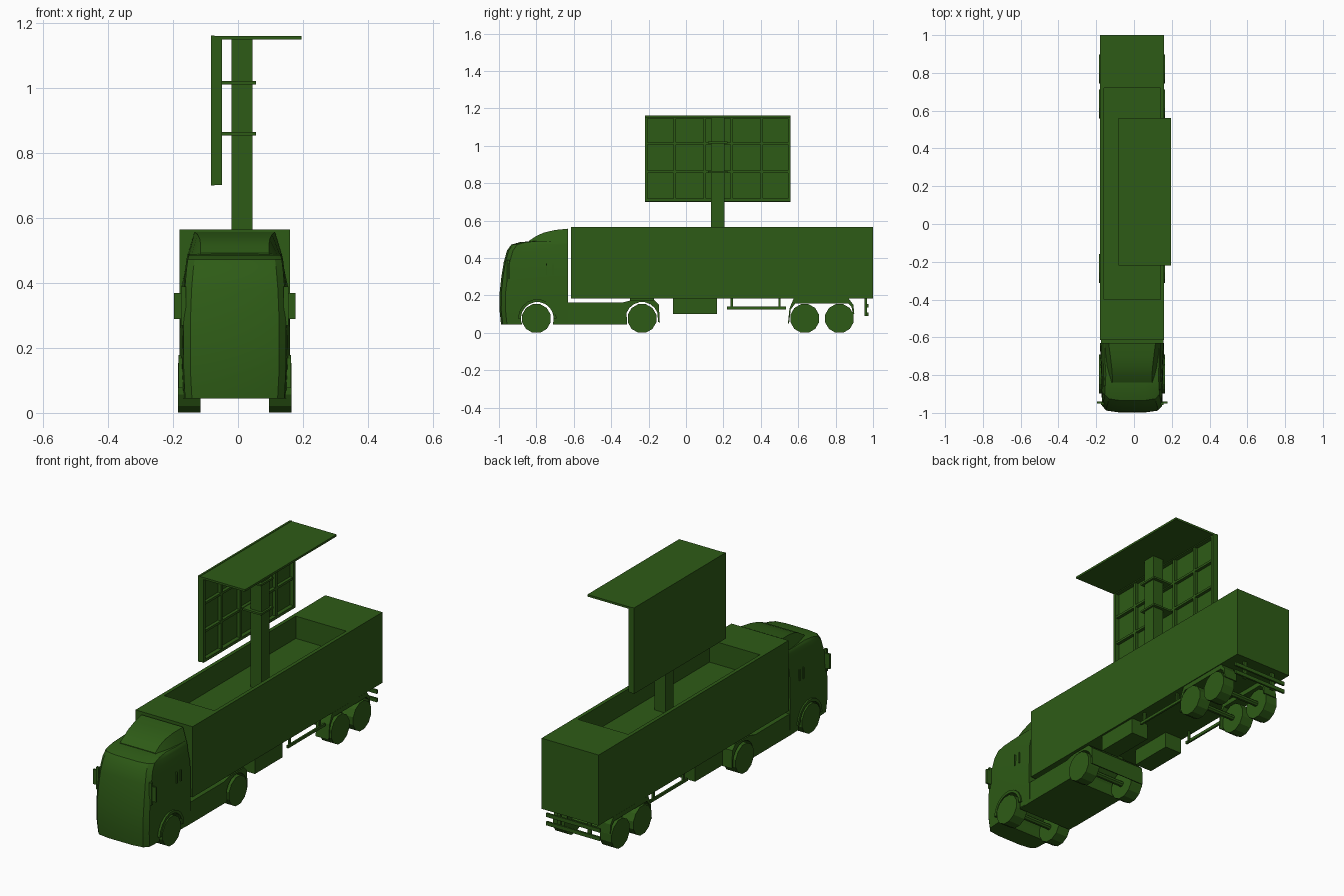
import bpy, bmesh, math
from mathutils import Matrix

if "Cube" in bpy.data.objects:
    bpy.data.objects.remove(bpy.data.objects["Cube"])

CX = -0.01  # truck centre line
mat = bpy.data.materials.new("dark_green")
mat.diffuse_color = (0.027, 0.105, 0.008, 1)
mat.use_nodes = True
mat.node_tree.nodes["Principled BSDF"].inputs["Base Color"].default_value = mat.diffuse_color

def finish(bm, name):
    bmesh.ops.recalc_face_normals(bm, faces=bm.faces)
    me = bpy.data.meshes.new(name)
    bm.to_mesh(me)
    bm.free()
    ob = bpy.data.objects.new(name, me)
    bpy.context.collection.objects.link(ob)
    me.materials.append(mat)
    return ob

def box(name, x0, x1, y0, y1, z0, z1):
    bm = bmesh.new()
    m = Matrix.Translation(((x0 + x1) / 2, (y0 + y1) / 2, (z0 + z1) / 2)) @ \
        Matrix.Diagonal((x1 - x0, y1 - y0, z1 - z0, 1))
    bmesh.ops.create_cube(bm, size=1, matrix=m)
    return finish(bm, name)

def pair(name, a, b, *yz):
    """Box on both sides of the truck, a..b measured from the centre line."""
    for side, s in (("left", 1), ("right", -1)):
        x = sorted((CX + s * a, CX + s * b))
        box(f"{name}_{side}", *x, *yz)

def loft(name, rings):
    bm = bmesh.new()
    vs = [[bm.verts.new(p) for p in r] for r in rings]
    n = len(vs[0])
    for a, b in zip(vs, vs[1:]):
        for i in range(n):
            j = (i + 1) % n
            bm.faces.new((a[i], a[j], b[j], b[i]))
    bm.faces.new(vs[0])
    bm.faces.new(vs[-1])
    return finish(bm, name)

def extrude(name, profile, x0, x1):
    return loft(name, [[(x, y, z) for y, z in profile] for x in (x0, x1)])

def cylinder(name, r, x0, x1, y, z, n):
    step = 2 * math.pi / n
    return extrude(name, [(y + r * math.cos((i + .5) * step), z + r * math.sin((i + .5) * step))
                          for i in range(n)], x0, x1)

def cut(ob, cutter):
    m = ob.modifiers.new("cut", 'BOOLEAN')
    m.operation = 'DIFFERENCE'
    m.solver = 'EXACT'
    m.object = cutter
    bpy.context.view_layer.objects.active = ob
    bpy.ops.object.modifier_apply(modifier=m.name)
    bpy.data.objects.remove(cutter)

def smooth(ob):
    bpy.ops.object.select_all(action='DESELECT')
    ob.select_set(True)
    bpy.context.view_layer.objects.active = ob
    bpy.ops.object.shade_smooth_by_angle(angle=math.radians(30))

# Cab: stacked horizontal sections (z, front y, half width)
rings = []
for z, yf, w in ((.045, -.992, .157), (.12, -1, .161), (.22, -.999, .162), (.30, -.99, .161),
                 (.38, -.977, .158), (.44, -.96, .153), (.472, -.937, .149),
                 (.485, -.89, .146), (.49, -.83, .143)):
    wb = w + .008 if z < .4 else w
    half = [(wb, -.63), (w, yf + .10), (w - .004, yf + .035), (w - .025, yf + .012), (w * .45, yf + .003)]
    rings.append([(CX + x, y, z) for x, y in half] + [(CX - x, y, z) for x, y in half[::-1]])
cab = loft("cab", rings)
cut(cab, cylinder("arch_cutter", .088, -.4, .4, -.795, .077, 20))
cut(cab, box("arch_lower_cutter", -.4, .4, -.878, -.712, 0, .07))
smooth(cab)

# Roof fairing: sections along y (y, bottom half width, top half width, top z)
fairing = loft("roof_fairing", [
    [(CX - b, y, .48), (CX - t, y, z), (CX + t, y, z), (CX + b, y, .48)]
    for y, b, t, z in ((-.84, .112, .105, .492), (-.80, .125, .105, .518), (-.76, .135, .108, .536),
                       (-.70, .142, .115, .55), (-.63, .147, .124, .557))])
smooth(fairing)

# Wheel arch flares, mirrors and door handles
for side, x0, x1 in (("left", .15, .174), ("right", -.174, -.15)):
    arc = lambda r: [(-.795 + r * math.cos(math.radians(a)), .077 + r * math.sin(math.radians(a)))
                     for a in range(0, 181, 20)]
    extrude(f"front_arch_{side}", arc(.103) + arc(.088)[::-1], CX + x0, CX + x1)
pair("mirror", .155, .187, -.951, -.941, .29, .37)
pair("mirror_arm", .150, .165, -.957, -.945, .27, .39)
pair("front_grab_rail", .163, .171, -.748, -.742, .31, .37)
pair("rear_grab_rail", .163, .171, -.714, -.708, .31, .37)

# Tractor chassis with the drive wheel arch
arch = [(-.235 + .088 * math.cos(math.radians(a)), .077 + .088 * math.sin(math.radians(a)))
        for a in range(20, 161, 20)]
extrude("tractor_chassis", [(-.705, .05), (-.705, .162), (-.34, .162), (-.29, .175), (-.17, .175),
                            (-.145, .15), (-.14, .055), (-.15, .06)] + arch + [(-.315, .045), (-.65, .045)],
        CX - .165, CX + .165)
box("coupling_plate", CX - .06, CX + .06, -.3, -.17, .17, .19)

# Trailer body with open well in the roof
trailer = box("trailer_body", -.18, .16, -.615, 1, .185, .565)
cut(trailer, box("well_cutter", -.16, .14, -.40, .72, .445, .7))

# Wheels and axles
for i, y in enumerate((-.80, -.235, .635, .82)):
    cylinder(f"wheel_right_{i}", .079, CX + .105, CX + .175, y, .077, 12)
    cylinder(f"wheel_left_{i}", .079, CX - .175, CX - .105, y, .077, 12)
    cylinder(f"axle_{i}", .015, CX - .11, CX + .11, y, .077, 8)

# Underbody boxes, side rails, rear mudguards
pair("storage_box", .06, .16, -.07, .165, .10, .186)
pair("side_rail", .145, .155, .22, .535, .125, .14)
for n, y in (("front", .245), ("rear", .50)):
    pair(f"rail_post_{n}", .14, .15, y - .006, y + .006, .13, .186)
for side, s in (("right", 1), ("left", -1)):
    extrude(f"rear_mudguard_{side}",
            [(.545, .05), (.553, .13), (.575, .183), (.87, .183), (.895, .15), (.90, .10),
             (.893, .10), (.885, .14), (.865, .158), (.585, .158), (.56, .125), (.551, .05)],
            CX + s * .09, CX + s * .168)

# Rear bumper bars
for i, z in enumerate((.10, .145)):
    box(f"bumper_bar_{i}", CX - .16, CX + .16, .966, .976, z - .01, z + .01)
pair("bumper_post", .08, .10, .955, .967, .09, .186)

# Mast and brackets
box("mast", -.02, .045, .135, .205, .44, 1.152)
for i, z in enumerate((.86, 1.017)):
    box(f"mast_bracket_{i}", -.06, .055, .118, .222, z - .005, z + .005)

# Upright panel with frame and grid ribs
box("panel_sheet", -.083, -.072, -.22, .56, .70, 1.163)
for n, y in (("front", -.22), ("rear", .545)):
    box(f"panel_frame_{n}", -.074, -.05, y, y + .015, .705, 1.16)
for n, z in (("bottom", .702), ("top", 1.145)):
    box(f"panel_frame_{n}", -.074, -.05, -.22, .56, z, z + .015)
for i, y in enumerate((-.06, .10, .245, .405)):
    box(f"panel_rib_{i}", -.074, -.054, y - .007, y + .007, .71, 1.15)
for i, z in enumerate((.862, 1.012)):
    box(f"panel_crossbar_{i}", -.074, -.055, -.21, .55, z - .006, z + .006)

# Top panel
box("top_panel", -.083, .195, -.22, .56, 1.15, 1.161)
